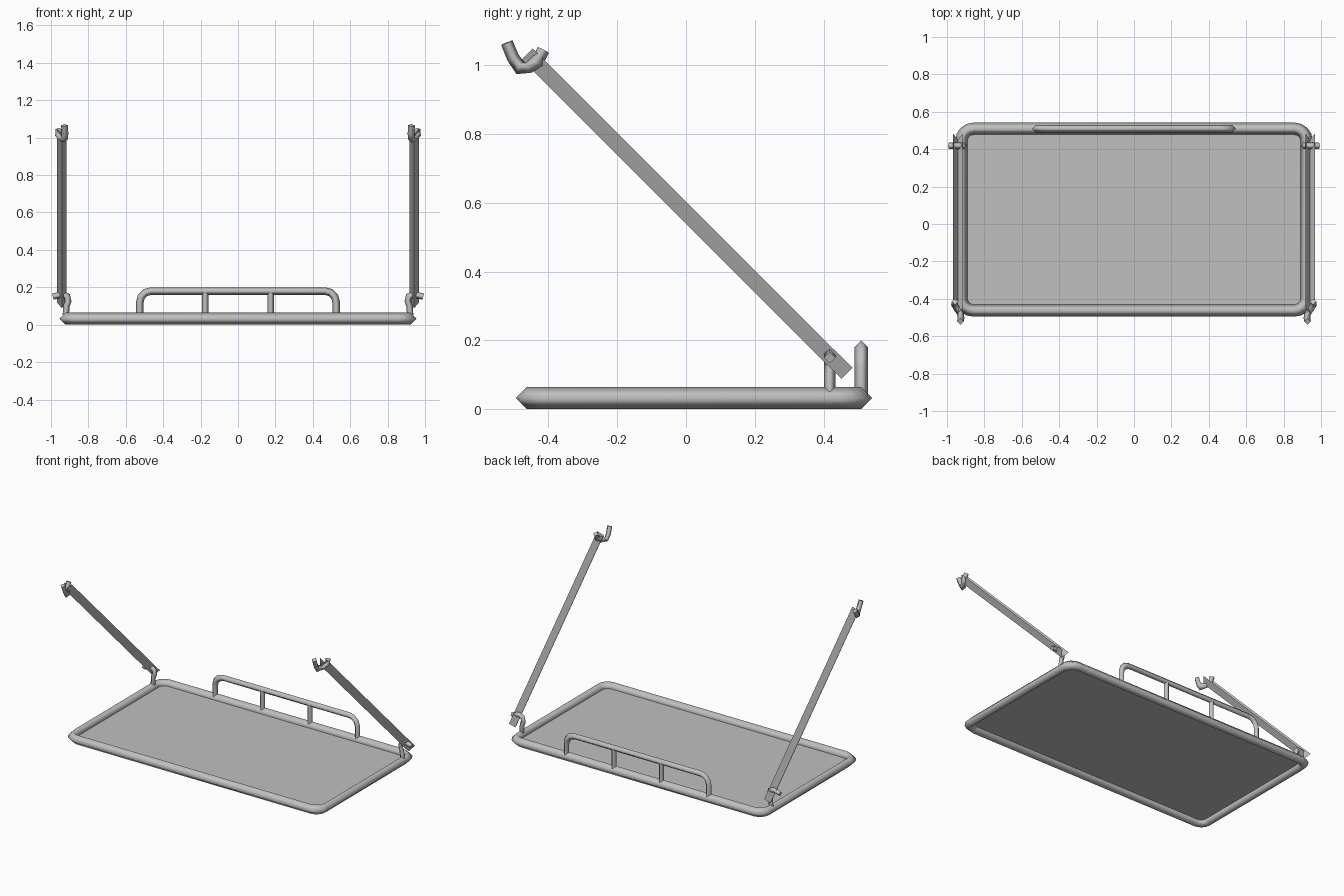
import bpy, bmesh, math
from mathutils import Vector

cube = bpy.data.objects.get("Cube")
if cube:
    bpy.data.objects.remove(cube, do_unlink=True)

metal = bpy.data.materials.new("light_grey_metal")
GREY = (0.53, 0.53, 0.53, 1)
metal.use_nodes = True
metal.diffuse_color = GREY
metal.node_tree.nodes["Principled BSDF"].inputs["Base Color"].default_value = GREY


def finish(bm, name):
    mesh = bpy.data.meshes.new(name)
    bm.to_mesh(mesh)
    bm.free()
    mesh.materials.append(metal)
    obj = bpy.data.objects.new(name, mesh)
    bpy.context.collection.objects.link(obj)
    return obj


def tube(name, path, radius, ref, closed=False):
    """Sweep a smooth four-sided tube; ref is the normal of the path's plane."""
    pts = [Vector(p) for p in path]
    ref = Vector(ref)
    count = len(pts)
    bm = bmesh.new()
    rings = []
    for i, p in enumerate(pts):
        before = pts[i - 1] if i or closed else None
        after = pts[(i + 1) % count] if i < count - 1 or closed else None
        d1 = (p - before).normalized() if before else (after - p).normalized()
        d2 = (after - p).normalized() if after else d1
        t = (d1 + d2).normalized()
        n = (ref - t * ref.dot(t)).normalized()
        b = t.cross(n) / max(t.dot(d1), 0.6)
        rings.append([bm.verts.new(p + radius * k) for k in (n, b, -n, -b)])
    for i in range(count if closed else count - 1):
        a, c = rings[i], rings[(i + 1) % count]
        for k in range(4):
            j = (k + 1) % 4
            bm.faces.new((a[k], a[j], c[j], c[k])).smooth = True
    if not closed:
        for ring in (rings[0], rings[-1]):
            cap = bm.faces.new(ring)
            for e in cap.edges:
                e.smooth = False
    bmesh.ops.recalc_face_normals(bm, faces=bm.faces)
    return finish(bm, name)


def arc(cx, cy, r, start, end, steps=4):
    return [(cx + r * math.cos(math.radians(start + (end - start) * i / steps)),
             cy + r * math.sin(math.radians(start + (end - start) * i / steps)))
            for i in range(steps + 1)]


# Rounded rectangular frame
HX, Y0, Y1, R, FZ = 0.923, -0.463, 0.51, 0.065, 0.032
outline = []
for cx, cy, a in ((HX - R, Y1 - R, 0), (R - HX, Y1 - R, 90),
                  (R - HX, Y0 + R, 180), (HX - R, Y0 + R, 270)):
    outline += arc(cx, cy, R, a, a + 90)
outline = [(x, y, FZ) for x, y in outline]
tube("base_frame", outline, FZ, (0, 0, 1), closed=True)

# Flat panel filling the frame
bm = bmesh.new()
bm.faces.new([bm.verts.new(p) for p in outline])
finish(bm, "base_panel")

# Guard rail along the back, with two posts
RX, RZ, RR = 0.525, 0.18, 0.06
rail = [(RX, 0.04)] + arc(RX - RR, RZ - RR, RR, 0, 90, 3)
rail += [(-x, z) for x, z in reversed(rail)]
tube("guard_rail", [(x, Y1, z) for x, z in rail], 0.02, (0, 1, 0))
for side, label in ((1, "left"), (-1, "right")):
    tube("rail_post_" + label,
         [(side * 0.175, Y1, 0.04), (side * 0.175, Y1, RZ)], 0.018, (0, 1, 0))

# Support arms: folded V channels, open to the upper back
ARM_X, HALF = 0.942, 0.026
low, high = Vector((0, 0.468, 0.104)), Vector((0, -0.462, 1.033))
depth = Vector((0, 0.016, 0.016))
for side, label in ((1, "left"), (-1, "right")):
    bm = bmesh.new()
    rows = []
    for end in (low, high):
        rows.append([bm.verts.new(end + depth * s + Vector((side * ARM_X + dx, 0, 0)))
                     for dx, s in ((-HALF, 1), (0, -1), (HALF, 1))])
    for k in (0, 1):
        face = bm.faces.new((rows[0][k], rows[0][k + 1], rows[1][k + 1], rows[1][k]))
        face.normal_update()
        if face.normal.z < 0:
            face.normal_flip()
    finish(bm, "support_arm_" + label)

    # Bent peg holding the lower end of the arm
    peg = [(0.921, 0.05), (0.917, 0.1), (0.908, 0.125),
           (0.914, 0.152), (0.94, 0.163), (0.99, 0.15)]
    tube("lower_peg_" + label, [(side * x, 0.418, z) for x, z in peg],
         0.017, (0, 1, 0))

    # Hook passing through the upper end of the arm
    hook = [(0.957, -0.415, 1.045), (0.96, -0.432, 1.012), (0.945, -0.455, 0.996),
            (0.926, -0.483, 0.993), (0.925, -0.503, 1.022), (0.928, -0.521, 1.066)]
    tube("upper_hook_" + label, [(side * x, y, z) for x, y, z in hook],
         0.018, (1, 0, 0))
